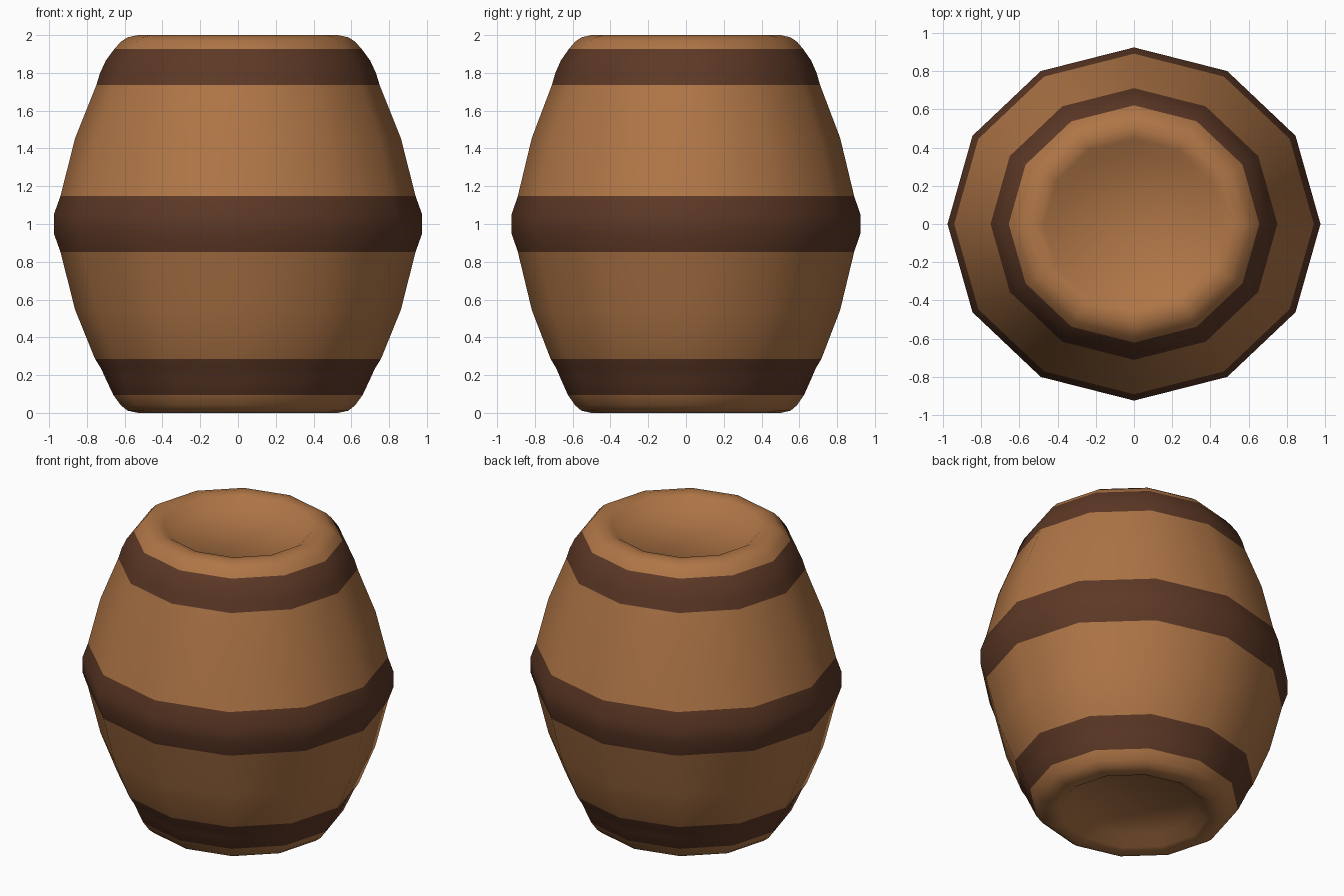
import bpy, bmesh, math

if "Cube" in bpy.data.objects:
    bpy.data.objects.remove(bpy.data.objects["Cube"])

SIDES, Y_SCALE = 12, 0.947   # slightly flattened twelve-sided barrel

def material(name, rgb):
    m = bpy.data.materials.new(name)
    m.diffuse_color = (*rgb, 1)
    m.use_nodes = True
    m.node_tree.nodes["Principled BSDF"].inputs["Base Color"].default_value = m.diffuse_color
    return m

wood = material("warm wood", (0.43, 0.18, 0.062))
hoop = material("dark hoop", (0.11, 0.04, 0.019))

# Profile (radius, height) from the bottom recess up to the lid recess
profile = [
    (0.40, 0.07), (0.47, 0.012), (0.53, 0.0), (0.585, 0.012), (0.62, 0.04),
    (0.66, 0.095), (0.70, 0.18), (0.725, 0.235), (0.757, 0.286),
    (0.862, 0.545), (0.94, 0.852), (0.975, 0.95),
    (0.975, 1.05), (0.94, 1.148), (0.862, 1.455),
    (0.75, 1.735), (0.73, 1.80), (0.70, 1.865), (0.655, 1.926),
    (0.62, 1.965), (0.585, 1.988), (0.53, 2.0), (0.47, 1.988), (0.40, 1.93),
]
hoop_ranges = [(0.095, 0.286), (0.852, 1.148), (1.735, 1.926)]

bm = bmesh.new()
rings = []
for r, z in profile:
    angles = [2 * math.pi * i / SIDES for i in range(SIDES)]
    rings.append([bm.verts.new((r * math.cos(a), r * Y_SCALE * math.sin(a), z)) for a in angles])

# Staves and hoops: hoop colour chosen by height
for k, (lo, hi) in enumerate(zip(rings, rings[1:])):
    mid = (profile[k][1] + profile[k + 1][1]) / 2
    for i in range(SIDES):
        j = (i + 1) % SIDES
        f = bm.faces.new((lo[i], lo[j], hi[j], hi[i]))
        f.material_index = int(any(a < mid < b for a, b in hoop_ranges))

# Recessed bottom and lid
bm.faces.new(rings[0][::-1])
bm.faces.new(rings[-1])

mesh = bpy.data.meshes.new("barrel")
bm.to_mesh(mesh)
bm.free()
mesh.materials.append(wood)
mesh.materials.append(hoop)
barrel = bpy.data.objects.new("barrel", mesh)
bpy.context.collection.objects.link(barrel)
bpy.context.view_layer.objects.active = barrel
barrel.select_set(True)
bpy.ops.object.shade_smooth_by_angle(angle=math.radians(50))
